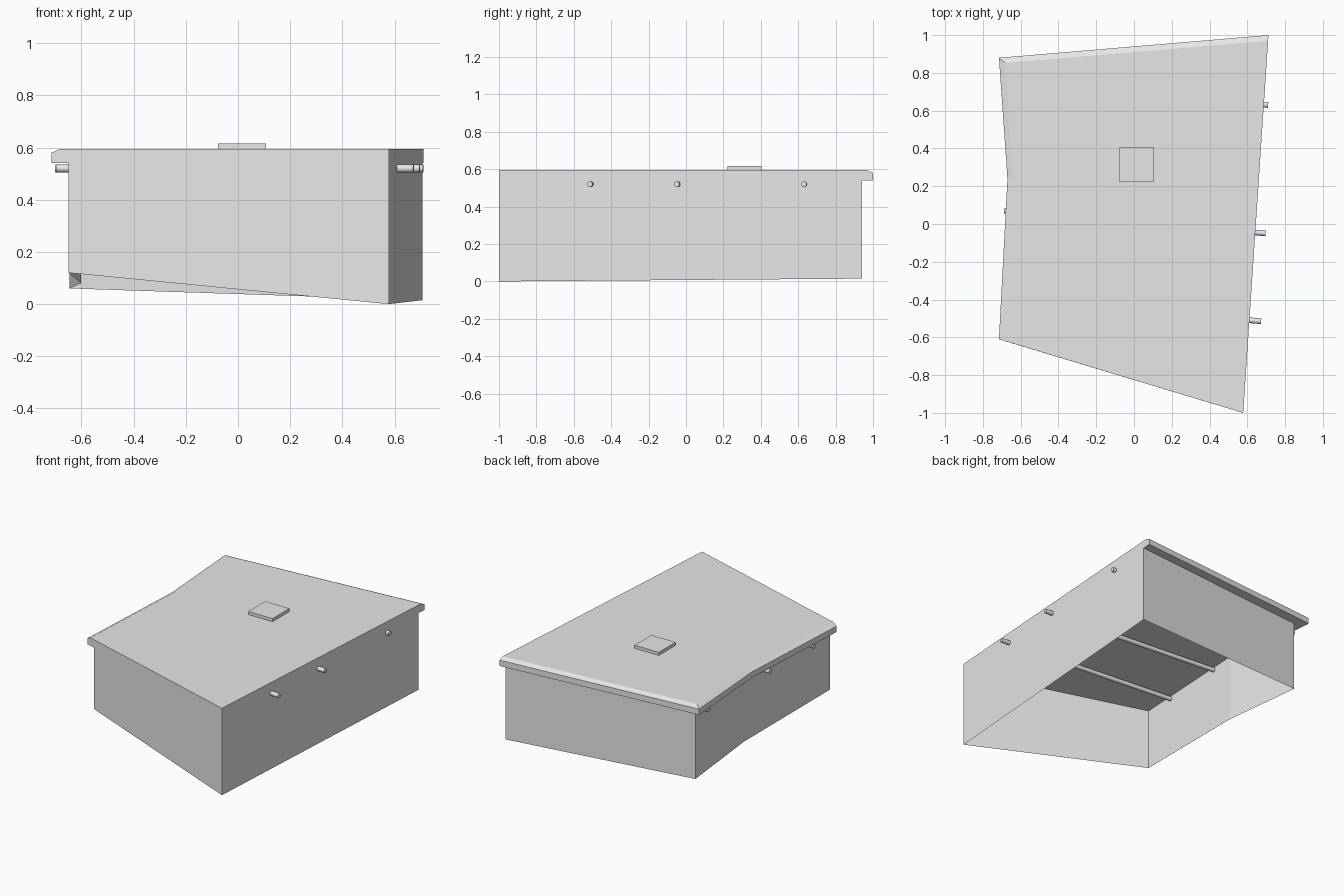
import bpy
import bmesh
from mathutils import Vector

cube = bpy.data.objects.get("Cube")
if cube:
    bpy.data.objects.remove(cube, do_unlink=True)

# One plain material
GREY = (0.8, 0.8, 0.8, 1.0)
grey = bpy.data.materials.new("plain_grey")
grey.diffuse_color = GREY
grey.use_nodes = True
grey.node_tree.nodes["Principled BSDF"].inputs["Base Color"].default_value = GREY


def add_object(name, bm):
    mesh = bpy.data.meshes.new(name)
    bm.to_mesh(mesh)
    bm.free()
    mesh.materials.append(grey)
    obj = bpy.data.objects.new(name, mesh)
    bpy.context.collection.objects.link(obj)
    return obj


# Building shell: plan corners run counter-clockwise from the front end of the kinked wall
FRONT_A, FRONT_B, BACK_B, BACK_A, KINK = range(5)
SOFFIT, RIM, ROOF = 0.54, 0.58, 0.595
wall_plan = [(-0.65, -0.63), (0.578, -1.0), (0.708, 0.94), (-0.645, 0.82), (-0.602, 0.23)]
eave_plan = [(-0.715, -0.61), (0.578, -1.0), (0.712, 1.0), (-0.715, 0.88), (-0.67, 0.24)]
roof_plan = [(-0.682, -0.62), (0.578, -1.0), (0.71, 0.97), (-0.682, 0.853), (-0.64, 0.24)]
ground = [0.12, 0.0, 0.015, 0.06, 0.08]

bm = bmesh.new()


def ring(plan, heights):
    return [bm.verts.new((x, y, z)) for (x, y), z in zip(plan, heights)]


foot = ring(wall_plan, ground)
head = ring(wall_plan, [SOFFIT] * 5)
eave = ring(eave_plan, [SOFFIT] * 5)
rim = ring(eave_plan, [RIM] * 5)
roof = ring(roof_plan, [ROOF] * 5)

# Walls, soffit, fascia and bevel on the three overhanging sides
for lower, upper in ((foot, head), (head, eave), (eave, rim), (rim, roof)):
    for i, j in ((BACK_B, BACK_A), (BACK_A, KINK), (KINK, FRONT_A)):
        bm.faces.new((lower[i], lower[j], upper[j], upper[i]))

# Flush walls that run up to the roof edge
a, b = FRONT_A, FRONT_B
bm.faces.new((foot[a], foot[b], head[b], roof[b], roof[a], rim[a], eave[a], head[a]))
a, b = FRONT_B, BACK_B
bm.faces.new((foot[a], foot[b], head[b], eave[b], rim[b], roof[b], roof[a], head[a]))

# Roof and ceiling
bm.faces.new(roof)
bm.faces.new(head[::-1])
for vert in [v for v in bm.verts if not v.link_faces]:
    bm.verts.remove(vert)
add_object("building_shell", bm)

# Roof hatch
bm = bmesh.new()
bmesh.ops.create_cube(bm, size=1.0)
bmesh.ops.scale(bm, vec=(0.183, 0.182, 0.025), verts=bm.verts)
bmesh.ops.translate(bm, vec=(0.015, 0.313, 0.604), verts=bm.verts)
add_object("roof_hatch", bm)


# Round beams under the ceiling, poking out of both side walls
def beam(name, start, end, radius=0.015):
    start, end = Vector(start), Vector(end)
    span = end - start
    bm = bmesh.new()
    bmesh.ops.create_cone(bm, cap_ends=True, segments=12, radius1=radius,
                          radius2=radius, depth=span.length)
    for face in bm.faces:
        face.smooth = len(face.verts) == 4
    for edge in bm.edges:
        edge.smooth = all(f.smooth for f in edge.link_faces)
    obj = add_object(name, bm)
    obj.location = (start + end) / 2
    obj.rotation_euler = span.to_track_quat("Z", "Y").to_euler()


BEAM_Z = 0.52
beam("front_beam", (-0.697, -0.39, BEAM_Z), (0.673, -0.515, BEAM_Z))
beam("middle_beam", (-0.688, 0.07, BEAM_Z), (0.697, -0.05, BEAM_Z))
beam("back_beam", (-0.70, 0.75, BEAM_Z), (0.71, 0.63, BEAM_Z))
